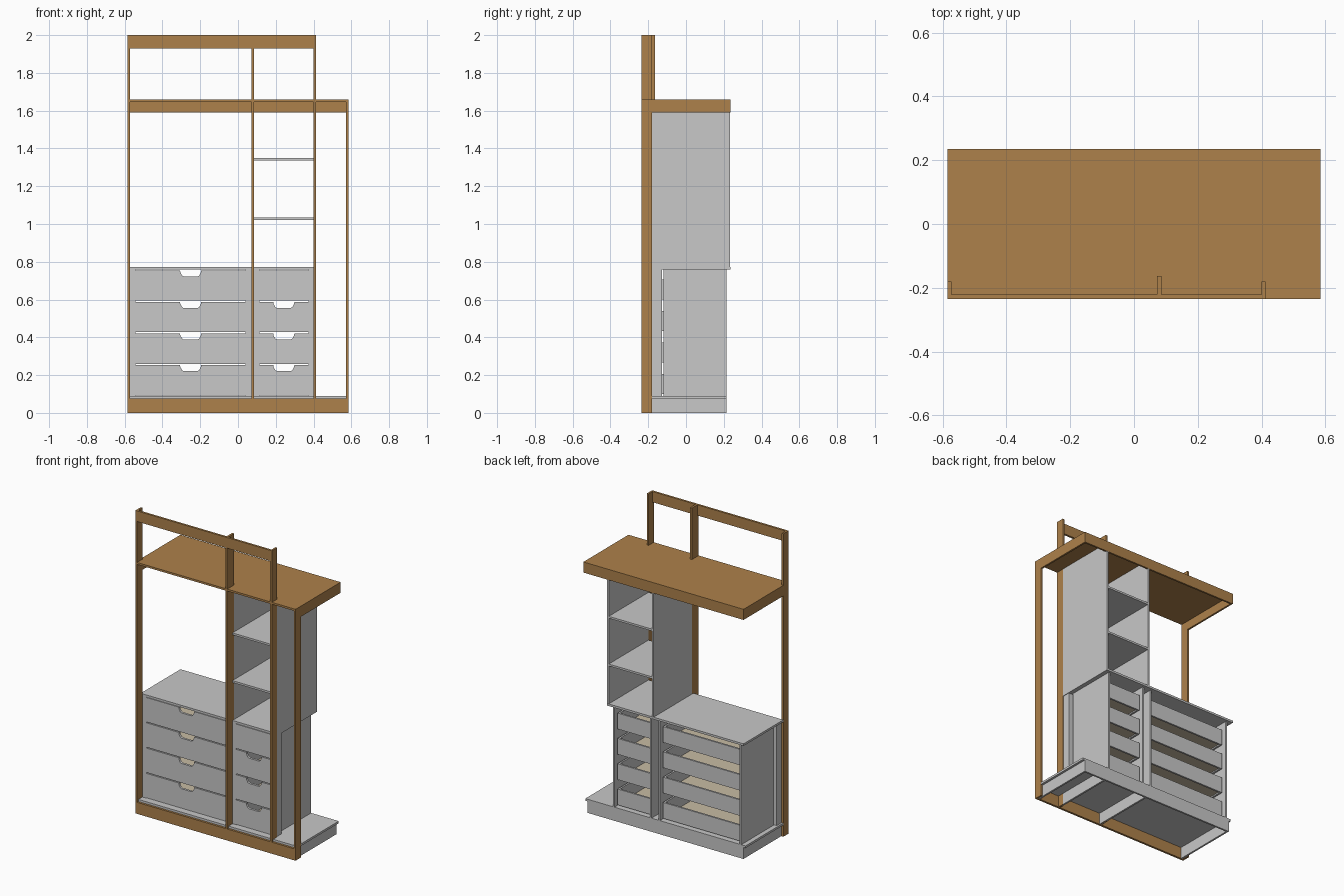
import bpy, bmesh
from mathutils import Vector

cube = bpy.data.objects.get("Cube")
if cube:
    bpy.data.objects.remove(cube, do_unlink=True)


def material(name, rgb):
    m = bpy.data.materials.new(name)
    m.use_nodes = True
    m.diffuse_color = (*rgb, 1)
    m.node_tree.nodes["Principled BSDF"].inputs["Base Color"].default_value = (*rgb, 1)
    return m


WOOD = material("warm wood", (0.42, 0.22, 0.07))
GREY = material("light grey board", (0.58, 0.58, 0.58))
TAN = material("pale drawer base", (0.58, 0.50, 0.37))


def finish(name, bm, mat):
    bmesh.ops.recalc_face_normals(bm, faces=bm.faces)
    mesh = bpy.data.meshes.new(name)
    bm.to_mesh(mesh)
    bm.free()
    mesh.materials.append(mat)
    ob = bpy.data.objects.new(name, mesh)
    bpy.context.collection.objects.link(ob)
    return ob


def prism(name, mat, axis, lo, hi, points):
    """Extrude a profile along x (points are y, z) or along y (points are x, z)."""
    bm = bmesh.new()
    if axis == "x":
        verts = [bm.verts.new((lo, a, b)) for a, b in points]
        move = Vector((hi - lo, 0, 0))
    else:
        verts = [bm.verts.new((a, lo, b)) for a, b in points]
        move = Vector((0, hi - lo, 0))
    face = bm.faces.new(verts)
    out = bmesh.ops.extrude_face_region(bm, geom=[face])
    moved = [v for v in out["geom"] if isinstance(v, bmesh.types.BMVert)]
    bmesh.ops.translate(bm, verts=moved, vec=move)
    return finish(name, bm, mat)


def box(name, mat, x, y, z):
    return prism(name, mat, "x", x[0], x[1],
                 [(y[0], z[0]), (y[1], z[0]), (y[1], z[1]), (y[0], z[1])])


# Main levels and depths
W, FRONT, BACK = 0.585, -0.235, 0.235
T = 0.012
RAIL = -0.221           # back of the face rails
FACE = -0.18            # back of the uprights, front of the cabinets
KICK, FLOOR = 0.076, 0.09
SLAB_LO, SLAB = 0.758, 0.772
TOP_LO, TOP_MID, TOP = 1.59, 1.647, 1.66
BODY = 0.215            # back of the lower cabinets
MID, SIDE = (0.072, 0.086), (0.4, 0.412)


# Wooden uprights, notched around the face rails
def upright(name, x, back, tall):
    pts = [(RAIL, 0), (back, 0)]
    if tall:
        pts += [(back, 2), (RAIL, 2), (RAIL, 1.93), (FRONT, 1.93)]
    else:
        pts += [(back, TOP_MID), (FRONT, TOP_MID)]
    prism(name, WOOD, "x", x[0], x[1], pts + [(FRONT, KICK), (RAIL, KICK)])


upright("right_upright", (-W, -W + T), FACE, True)
upright("middle_upright", MID, -0.163, True)
upright("inner_left_upright", SIDE, FACE, True)
upright("left_upright", (W - T, W), FACE, False)
box("top_rail", WOOD, (-W, SIDE[1]), (FRONT, RAIL), (1.93, 2))
box("kick_board", WOOD, (-W, W), (FRONT, RAIL), (0, KICK))

# Wooden top with hanging aprons at the ends and back
box("top_board", WOOD, (-W, W), (FRONT, BACK), (TOP_MID, TOP))
box("back_apron", WOOD, (-W, W), (BACK - T, BACK), (TOP_LO, TOP_MID))
box("right_apron", WOOD, (-W, -W + T), (FACE, BACK - T), (TOP_LO, TOP_MID))
box("left_apron", WOOD, (W - T, W), (FACE, BACK - T), (TOP_LO, TOP_MID))

# Hollow plinth
box("plinth_top", GREY, (-W, W), (FACE, BODY), (KICK, FLOOR))
box("plinth_top_front", GREY, (-W + T, W - T), (RAIL, FACE), (KICK, FLOOR))
box("plinth_back", GREY, (-0.57, 0.57), (BODY - T, BODY), (0, KICK))
for i, x in enumerate((-0.57, 0.075, 0.4, 0.558)):
    box(f"plinth_rib_{i + 1}", GREY, (x, x + T), (RAIL, BODY - T), (0, KICK))

# Cabinet worktop
box("worktop", GREY, (-W, SIDE[1]), (FACE, BACK), (SLAB_LO, SLAB))


# Drawer front with an optional finger notch in its upper edge
def drawer_front(name, x, z, notch):
    pts = [(x[0], z[0]), (x[1], z[0]), (x[1], z[1])]
    if notch:
        c = (x[0] + x[1]) / 2
        half = [(0.056, 0), (0.054, -0.012), (0.045, -0.028), (0.036, -0.033)]
        pts += [(c + dx, z[1] + dz) for dx, dz in half]
        pts += [(c - dx, z[1] + dz) for dx, dz in reversed(half)]
    prism(name, GREY, "y", FACE, FACE + 0.015, pts + [(x[0], z[1])])


# Drawer: open tray behind the front
def drawer(name, x, z0, z1, notch):
    drawer_front(name + "_front", x, (z0 + 0.003, z1 - 0.003), notch)
    lo, hi = x[0] + 0.008, x[1] - 0.008
    front, back = FACE + 0.015, 0.195
    zb, zt = z0 + 0.01, z0 + 0.115
    box(name + "_base", TAN, (lo + T, hi - T), (front, back - T), (zb + 0.008, zb + 0.014))
    box(name + "_back", GREY, (lo, hi), (back - T, back), (zb, zt))
    for end, a in (("right", lo), ("left", hi - T)):
        box(f"{name}_{end}_side", GREY, (a, a + T), (front, back - T), (zb, zt))


# Drawer banks: side panels, front fillers and four drawers each
banks = (("wide", (-0.542, 0.04), (-0.573, MID[0]), 4),
         ("narrow", (0.113, 0.372), (MID[1], 0.408), 3))
pitch = (SLAB_LO - FLOOR) / 4
for name, inner, outer, notches in banks:
    for side, a, b in (("right", outer[0], inner[0]), ("left", inner[1], outer[1])):
        box(f"{name}_{side}_filler", GREY, (a, b), (FACE, -0.128), (FLOOR, SLAB_LO))
        panel = (b - T, b) if side == "right" else (a, a + T)
        box(f"{name}_{side}_panel", GREY, panel, (-0.12, BODY), (FLOOR, SLAB_LO))
    for i in range(4):
        z = FLOOR + i * pitch
        drawer(f"{name}_drawer_{i + 1}", inner, z, z + pitch, i < notches)

# Open shelf tower
box("tower_right_side", GREY, MID, (-0.163, BACK - 0.001), (SLAB, TOP_MID))
box("tower_left_side", GREY, SIDE, (FACE, BACK - 0.001), (SLAB, TOP_MID))
for i, z in enumerate((1.022, 1.337)):
    box(f"tower_shelf_{i + 1}", GREY, (MID[1], SIDE[0]), (FACE, BACK - 0.001), (z, z + 0.013))
